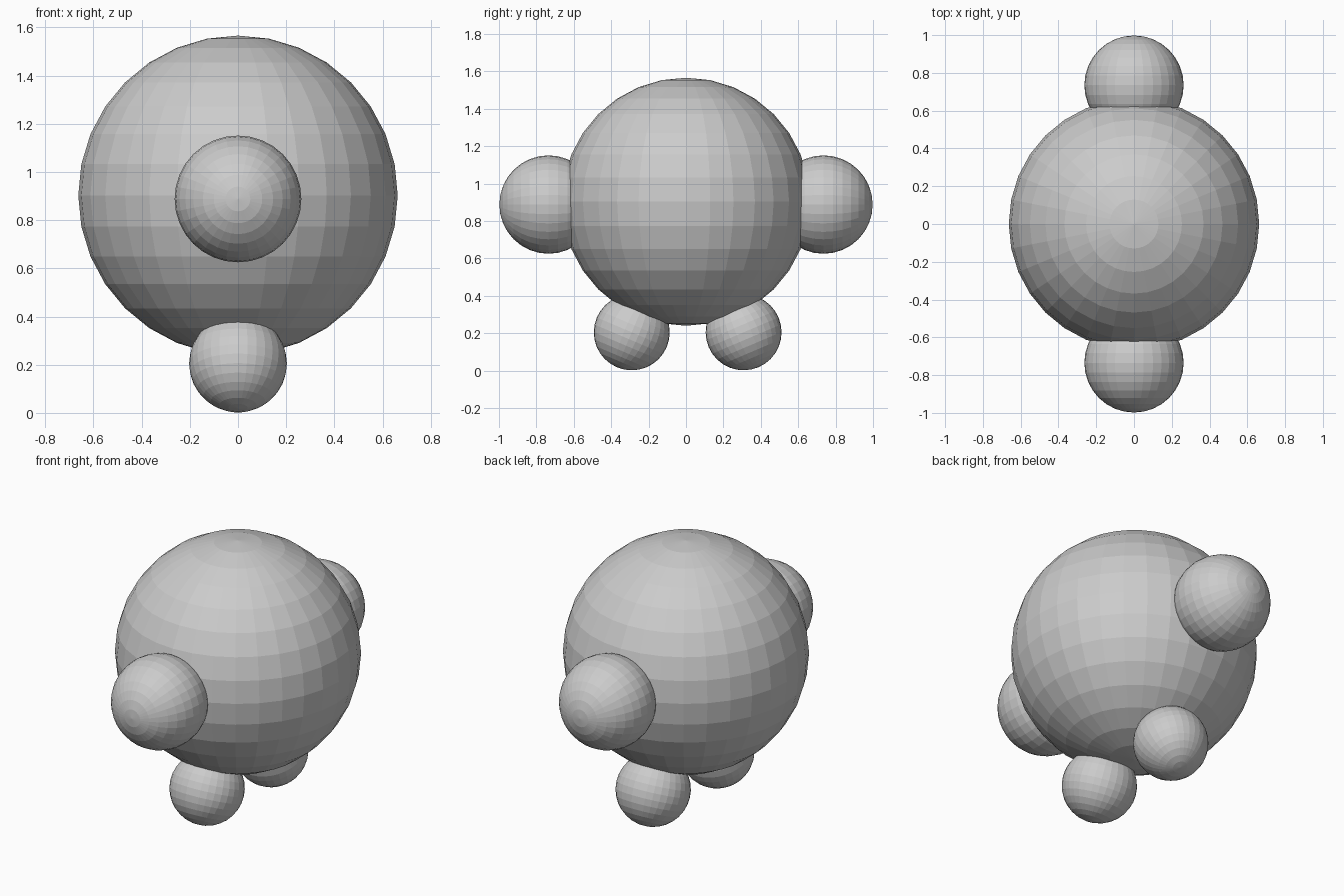
import bpy
import math

if "Cube" in bpy.data.objects:
    bpy.data.objects.remove(bpy.data.objects["Cube"])

# one flat grey for the whole model
grey = bpy.data.materials.new("light_grey")
grey.diffuse_color = (0.6, 0.6, 0.6, 1)
grey.use_nodes = True
grey.node_tree.nodes["Principled BSDF"].inputs["Base Color"].default_value = grey.diffuse_color


def ball(name, radius, y, z, tilt=0.0):
    """Flat-faced ball whose pole axis is tilted about x."""
    bpy.ops.mesh.primitive_uv_sphere_add(segments=32, ring_count=16, radius=radius,
                                         location=(0, y, z), rotation=(tilt, 0, 0))
    ob = bpy.context.object
    ob.name = name
    ob.data.materials.append(grey)
    return ob


# large round body
ball("body", 0.663, 0, 0.903)

# side balls with poles pointing outward along y
ball("front_arm", 0.263, -0.735, 0.888, math.radians(90))
ball("back_arm", 0.263, 0.735, 0.888, math.radians(-90))

# feet tilted outward from the body centre
ball("front_foot", 0.203, -0.29, 0.205, math.radians(-23))
ball("back_foot", 0.203, 0.308, 0.205, math.radians(23))
